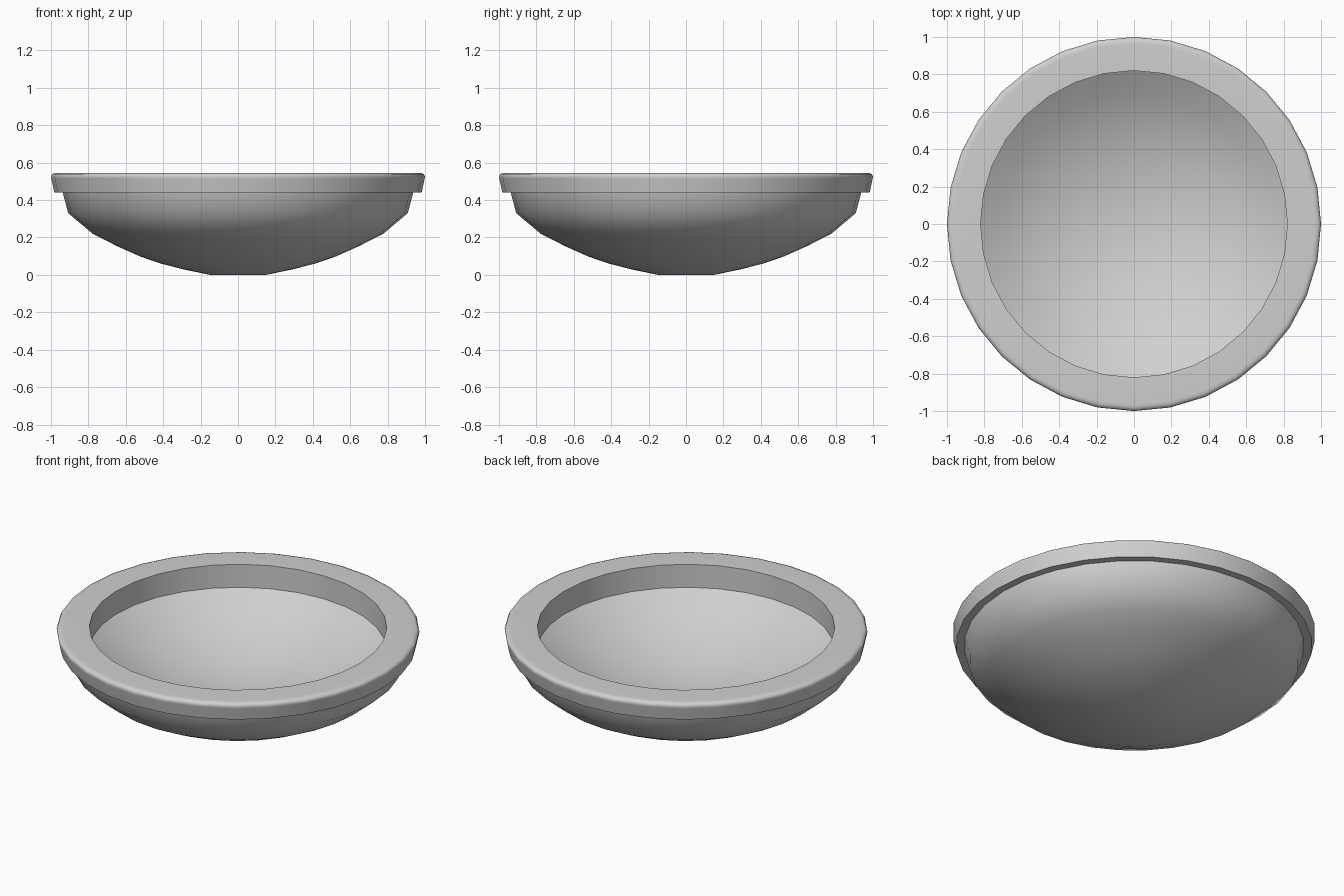
import bpy
import bmesh
from math import radians, sqrt, tau

cube = bpy.data.objects.get("Cube")
if cube:
    bpy.data.objects.remove(cube, do_unlink=True)

SIDES = 32
FLOOR_RADIUS, FLOOR_EDGE, FLOOR_CURVE, FLOOR_RINGS = 0.82, 0.405, 1.4, 7

# Plain grey finish
grey = bpy.data.materials.new("light grey")
grey.use_nodes = True
colour = (0.63, 0.63, 0.63, 1)
grey.diffuse_color = colour
grey.node_tree.nodes["Principled BSDF"].inputs["Base Color"].default_value = colour


def floor_point(r):
    """Point on the spherical floor that meets the inner wall at its edge."""
    drop = sqrt(FLOOR_CURVE**2 - r**2) - sqrt(FLOOR_CURVE**2 - FLOOR_RADIUS**2)
    return r, FLOOR_EDGE - drop


# Half section (radius, height): outside, rim, then the dished floor
outside = [(0, 0), (0.15, 0), (0.29, 0.029), (0.41, 0.06), (0.52, 0.097),
           (0.65, 0.155), (0.777, 0.22), (0.908, 0.33), (0.937, 0.44)]
rim = [(0.982, 0.44), (0.998, 0.515), (1, 0.526), (0.994, 0.538),
       (0.98, 0.544), (0.965, 0.545), (0.82, 0.545)]
inside = [floor_point(FLOOR_RADIUS * i / FLOOR_RINGS)
          for i in range(FLOOR_RINGS, -1, -1)]


def lathe(name, profile, material):
    """Spin a half section around the z axis into a closed solid."""
    bm = bmesh.new()
    verts = [bm.verts.new((r, 0, z)) for r, z in profile]
    edges = [bm.edges.new(pair) for pair in zip(verts, verts[1:])]
    bmesh.ops.spin(bm, geom=verts + edges, cent=(0, 0, 0), axis=(0, 0, 1),
                   angle=tau, steps=SIDES, use_duplicate=False)
    bmesh.ops.remove_doubles(bm, verts=bm.verts[:], dist=0.0005)
    bmesh.ops.recalc_face_normals(bm, faces=bm.faces[:])
    mesh = bpy.data.meshes.new(name)
    bm.to_mesh(mesh)
    bm.free()
    mesh.materials.append(material)
    obj = bpy.data.objects.new(name, mesh)
    bpy.context.collection.objects.link(obj)
    return obj


bowl = lathe("bowl", outside + rim + inside, grey)

# Smooth surfaces with crisp rim edges
bpy.ops.object.select_all(action="DESELECT")
bowl.select_set(True)
bpy.context.view_layer.objects.active = bowl
bpy.ops.object.shade_smooth_by_angle(angle=radians(41))
